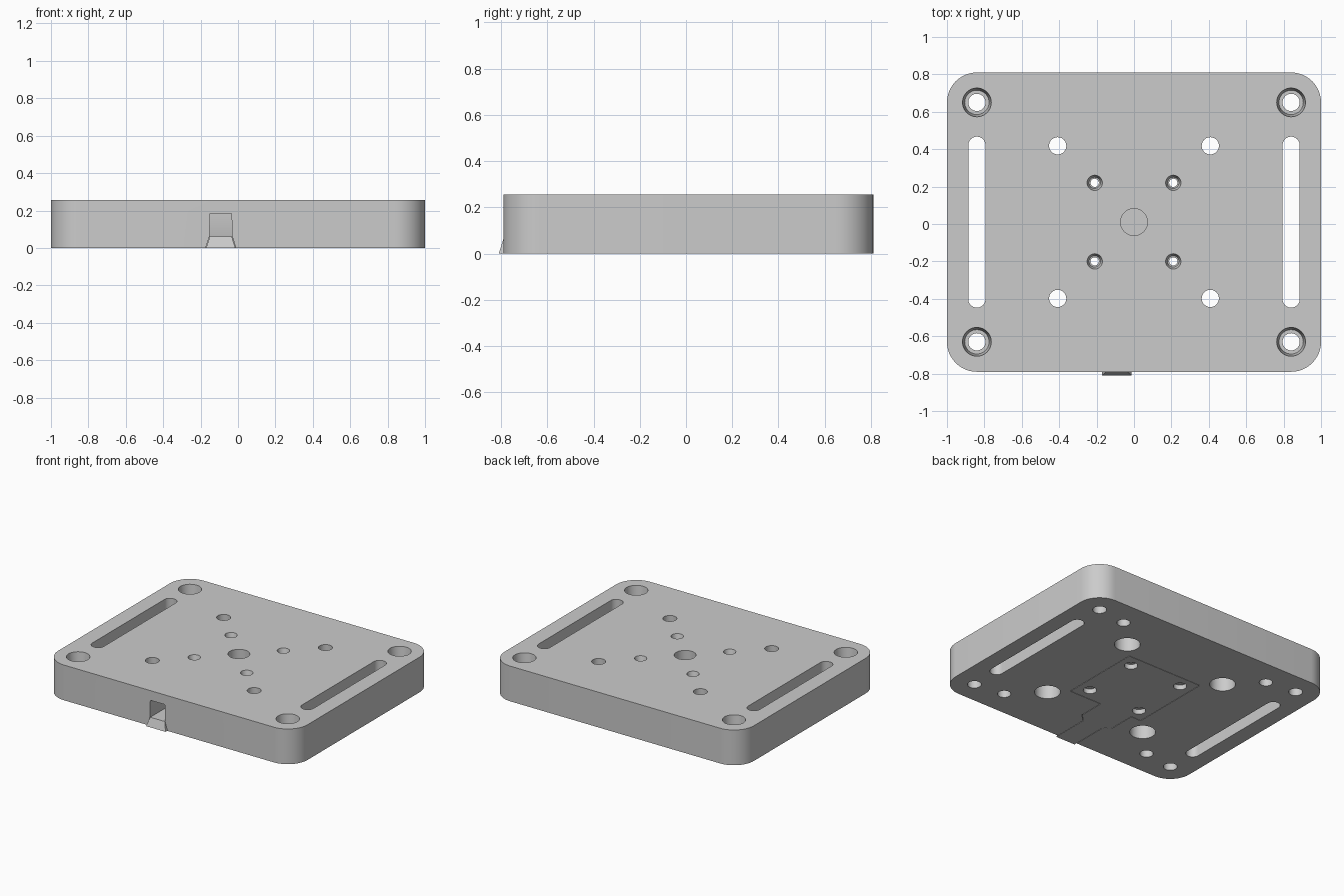
import bpy, bmesh, math
from mathutils import Vector

if "Cube" in bpy.data.objects:
    bpy.data.objects.remove(bpy.data.objects["Cube"])

CY = 0.01          # plate centre in y
H = 0.255          # plate thickness
SEG = 40


def finish(bm, name):
    bmesh.ops.recalc_face_normals(bm, faces=bm.faces)
    me = bpy.data.meshes.new(name)
    bm.to_mesh(me)
    bm.free()
    ob = bpy.data.objects.new(name, me)
    bpy.context.collection.objects.link(ob)
    return ob


def loft(bm, levels):
    """Closed solid through (z, outline) levels, all with equal point counts."""
    rings = [[bm.verts.new((x, y + CY, z)) for x, y in pts] for z, pts in levels]
    n = len(rings[0])
    for a, b in zip(rings, rings[1:]):
        for i in range(n):
            j = (i + 1) % n
            bm.faces.new((a[i], a[j], b[j], b[i]))
    bm.faces.new(rings[0][::-1])
    bm.faces.new(rings[-1])


def rounded(cx, cy, hx, hy, r, seg=12):
    pts = []
    for k, (sx, sy) in enumerate([(1, 1), (-1, 1), (-1, -1), (1, -1)]):
        for i in range(seg + 1):
            a = math.pi / 2 * (k + i / seg)
            pts.append((cx + sx * (hx - r) + r * math.cos(a),
                        cy + sy * (hy - r) + r * math.sin(a)))
    return pts


def circle(cx, cy, r):
    return [(cx + r * math.cos(math.tau * i / SEG), cy + r * math.sin(math.tau * i / SEG))
            for i in range(SEG)]


def drill(bm, cx, cy, profile):
    """Stepped round hole; profile is (z, radius) pairs from bottom to top."""
    loft(bm, [(z, circle(cx, cy, r)) for z, r in profile])


def inset(pts, d):
    """Offset a counter-clockwise outline inward by d."""
    out = []
    for i, p in enumerate(pts):
        p = Vector(p)
        e1 = (p - Vector(pts[i - 1])).normalized()
        e2 = (Vector(pts[(i + 1) % len(pts)]) - p).normalized()
        n1, n2 = Vector((-e1.y, e1.x)), Vector((-e2.y, e2.x))
        out.append(tuple(p + (n1 + n2) * d / (1 + n1.dot(n2))))
    return out


def cover_outline(front):
    return [(-.3, -.3), (-.22, -.3), (-.22, -.49), (-.17, -.545), (-.17, front),
            (-.014, front), (-.014, -.545), (.04, -.49), (.04, -.3),
            (.3, -.3), (.3, .3), (-.3, .3)]


def boolean(ob, other, op):
    other.hide_render = True
    bpy.context.view_layer.objects.active = ob
    mod = ob.modifiers.new("cut", 'BOOLEAN')
    mod.operation, mod.object, mod.solver = op, other, 'EXACT'
    bpy.ops.object.modifier_apply(modifier=mod.name)
    bpy.data.objects.remove(other)


CORNERS = [(sx, sy) for sx in (-1, 1) for sy in (-1, 1)]

# main plate with rounded corners
bm = bmesh.new()
outline = rounded(0, 0, 1, 0.8, 0.16)
loft(bm, [(0, outline), (H, outline)])
plate = finish(bm, "base_plate")

# cavity and cable channel, with a sloped seat for the cover
bm = bmesh.new()
seat = cover_outline(-0.9)
loft(bm, [(-0.01, inset(seat, -0.006)), (0.065, inset(seat, 0.018)), (0.185, inset(seat, 0.02))])
boolean(plate, finish(bm, "cavity_cutter"), 'DIFFERENCE')

# screw posts inside the cavity
bm = bmesh.new()
for sx, sy in CORNERS:
    drill(bm, sx * .21, sy * .21, [(0.066, .048), (0.21, .048)])
boolean(plate, finish(bm, "screw_posts"), 'UNION')

# holes and slots through the plate
bm = bmesh.new()
for sx, sy in CORNERS:
    drill(bm, sx * .84, sy * .64, [(-.02, .046), (.13, .046), (.13, .065), (H, .077), (H + .02, .077)])
    drill(bm, sx * .408, sy * .408, [(-.02, .085), (.16, .085), (.16, .046), (H + .02, .046)])
    drill(bm, sx * .21, sy * .21, [(.05, .022), (.21, .022), (.21, .03), (H, .041), (H + .02, .041)])
    drill(bm, sx * .61, sy * .61, [(-.02, .044), (.16, .044)])
drill(bm, 0, 0, [(.15, .072), (H + .02, .072)])
for sx in (-1, 1):
    slot = rounded(sx * .84, 0, .046, .457, .0459)
    loft(bm, [(-.02, slot), (H + .02, slot)])
boolean(plate, finish(bm, "hole_cutter"), 'DIFFERENCE')

# bottom cover with sloped rim and a pull tab at the front
bm = bmesh.new()
lid = cover_outline(-0.82)
loft(bm, [(0, lid), (0.062, inset(lid, 0.02))])
cover = finish(bm, "bottom_cover")
bm = bmesh.new()
for sx, sy in CORNERS:
    drill(bm, sx * .21, sy * .21, [(-.02, .044), (.035, .044), (.035, .022), (.09, .022)])
boolean(cover, finish(bm, "cover_hole_cutter"), 'DIFFERENCE')

# smooth round walls, keep crisp edges
bpy.ops.object.select_all(action='DESELECT')
for ob in (plate, cover):
    ob.select_set(True)
bpy.context.view_layer.objects.active = plate
bpy.ops.object.shade_smooth_by_angle(angle=math.radians(30))
